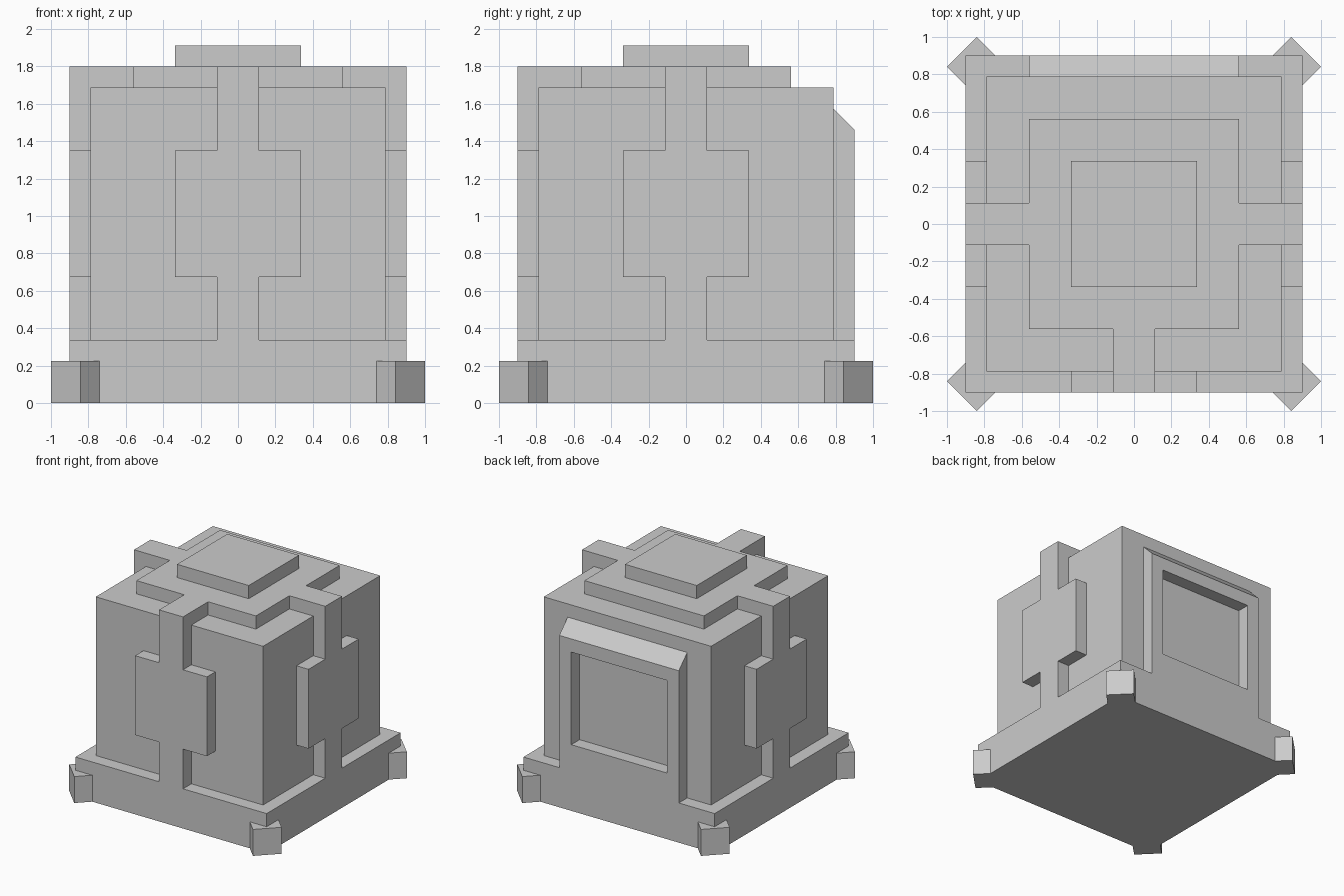
import bpy, bmesh
from math import pi
from mathutils import Matrix

if "Cube" in bpy.data.objects:
    bpy.data.objects.remove(bpy.data.objects["Cube"])

U = 0.1125  # module: every size is a whole number of these

XY = lambda a, b, d: (a, b, d)    # plan outline, extruded up
XZ = lambda a, b, d: (a, -d, b)   # front outline, extruded towards -y
YZ = lambda a, b, d: (d, a, b)    # side outline, extruded along x


def add_prism(bm, pts, lo, hi, plane):
    """Extrude an outline given in modules between two depths."""
    a, b = [[bm.verts.new([U * c for c in plane(p, q, d)]) for p, q in pts]
            for d in (lo, hi)]
    bm.faces.new(a)
    bm.faces.new(b)
    n = len(pts)
    for i in range(n):
        j = (i + 1) % n
        bm.faces.new((a[i], a[j], b[j], b[i]))


def rect(x0, x1, y0, y1):
    return [(x0, y0), (x1, y0), (x1, y1), (x0, y1)]


def make(name, prisms, matrix=Matrix()):
    bm = bmesh.new()
    for p in prisms:
        add_prism(bm, *p)
    bmesh.ops.recalc_face_normals(bm, faces=bm.faces)
    bm.transform(matrix)
    mesh = bpy.data.meshes.new(name)
    bm.to_mesh(mesh)
    bm.free()
    obj = bpy.data.objects.new(name, mesh)
    bpy.context.collection.objects.link(obj)
    return obj


# Main block, base and cap
make("base", [(rect(-8, 8, -8, 8), 0, 3, XY)])
make("body", [(rect(-7, 7, -7, 7), 3, 15, XY)])
make("top_cap", [(rect(-3, 3, -3, 3), 16, 17, XY)])

# Top plate with arms reaching the front, left and right straps
half = [(1, -7), (1, -5), (5, -5), (5, -1), (7, -1), (7, 1), (5, 1), (5, 5)]
make("top_plate", [(half + [(-x, y) for x, y in reversed(half)], 15, 16, XY)])

# Strap with a square panel on the front, right and left
half = [(1, 3), (1, 6), (3, 6), (3, 12), (1, 12), (1, 16)]
strap = half + [(-x, z) for x, z in reversed(half)]
for side, angle in (("front", 0), ("right", pi / 2), ("left", -pi / 2)):
    make(side + "_strap", [(strap, 7, 8, XZ)], Matrix.Rotation(angle, 4, 'Z'))

# Back window frame with a sloped top
make("back_frame", [
    ([(7, 12), (8, 12), (8, 13), (7, 14)], -5, 5, YZ),   # header
    (rect(7, 8, 3, 5), -5, 5, YZ),                       # sill
    (rect(7, 8, 5, 12), -5, -4, YZ),                     # jambs
    (rect(7, 8, 5, 12), 4, 5, YZ),
])

# Corner feet, turned 45 degrees
C = 1 / U - 2 ** 0.5
for i, name in enumerate(("back_right", "back_left", "front_left", "front_right")):
    r = 2 ** 0.5
    diamond = [(C + r, C), (C, C + r), (C - r, C), (C, C - r)]
    make(name + "_foot", [(diamond, 0, 2, XY)], Matrix.Rotation(i * pi / 2, 4, 'Z'))
